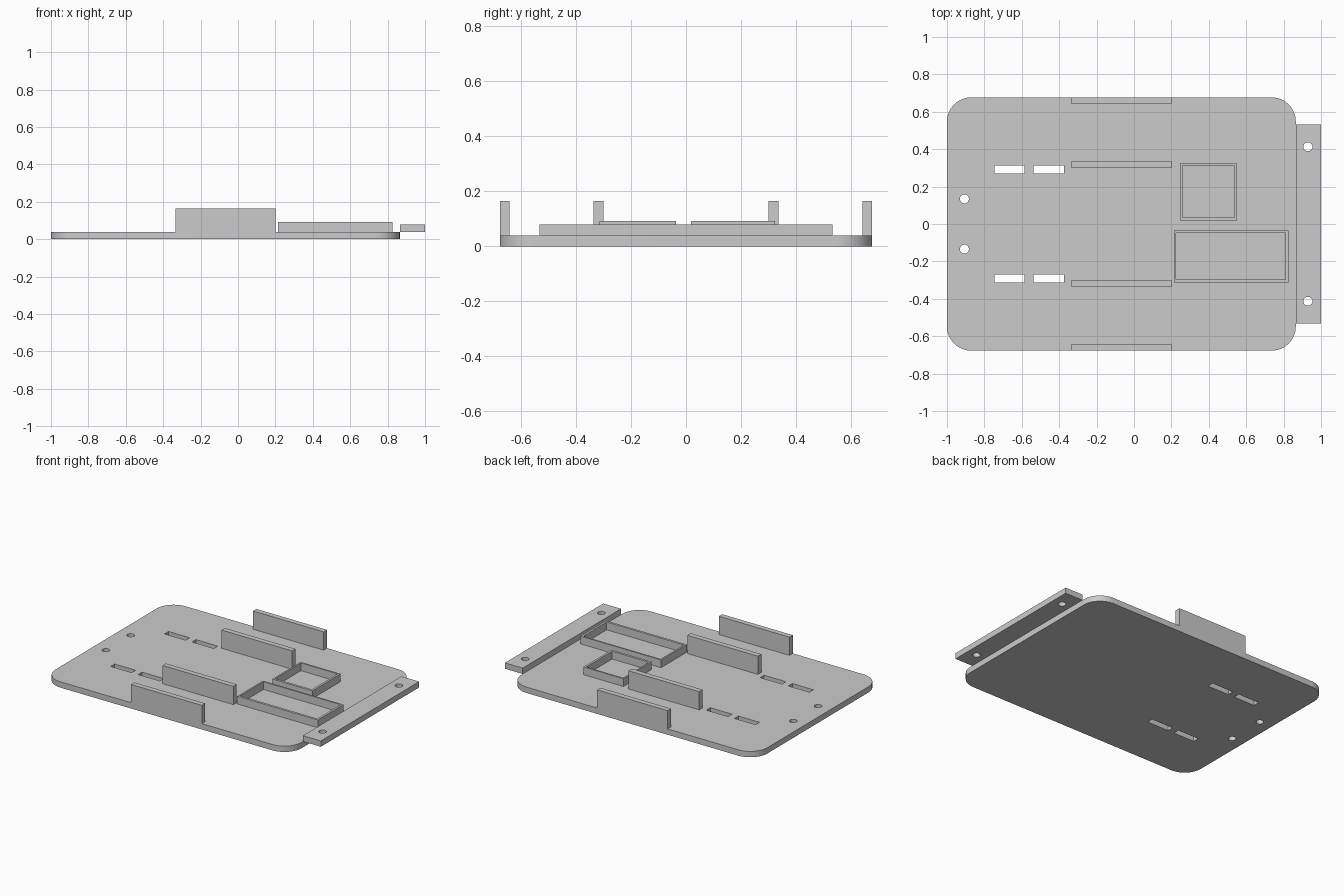
import bpy, bmesh, math

if "Cube" in bpy.data.objects:
    bpy.data.objects.remove(bpy.data.objects["Cube"], do_unlink=True)

# Single plain grey
COLOUR = (0.6, 0.6, 0.6, 1)
grey = bpy.data.materials.new("plain_grey")
grey.use_nodes = True
grey.diffuse_color = COLOUR
grey.node_tree.nodes["Principled BSDF"].inputs["Base Color"].default_value = COLOUR

PLATE_TOP = 0.04


def prism(name, outline, z0, z1):
    """Extrude a closed xy outline between two heights."""
    bm = bmesh.new()
    base = bm.faces.new([bm.verts.new((x, y, z0)) for x, y in outline])
    top = bmesh.ops.extrude_face_region(bm, geom=[base])["geom"]
    bmesh.ops.translate(bm, vec=(0, 0, z1 - z0),
                        verts=[v for v in top if isinstance(v, bmesh.types.BMVert)])
    bmesh.ops.recalc_face_normals(bm, faces=bm.faces)
    mesh = bpy.data.meshes.new(name)
    bm.to_mesh(mesh)
    bm.free()
    mesh.materials.append(grey)
    obj = bpy.data.objects.new(name, mesh)
    bpy.context.collection.objects.link(obj)
    return obj


def rect(x0, x1, y0, y1):
    return [(x0, y0), (x1, y0), (x1, y1), (x0, y1)]


def circle(cx, cy, r, n=32):
    return [(cx + r * math.cos(math.tau * i / n), cy + r * math.sin(math.tau * i / n))
            for i in range(n)]


def rounded_rect(x0, x1, y0, y1, r, n=16):
    centres = [(x1 - r, y1 - r), (x0 + r, y1 - r), (x0 + r, y0 + r), (x1 - r, y0 + r)]
    return [(cx + r * math.cos((k + i / n) * math.pi / 2),
             cy + r * math.sin((k + i / n) * math.pi / 2))
            for k, (cx, cy) in enumerate(centres) for i in range(n + 1)]


def cut(obj, outlines, z0=-0.1, z1=0.3):
    """Cut openings through an object, then drop the cutters."""
    for outline in outlines:
        cutter = prism("cutter", outline, z0, z1)
        cutter.hide_render = True
        mod = obj.modifiers.new("opening", 'BOOLEAN')
        mod.operation, mod.solver, mod.object = 'DIFFERENCE', 'EXACT', cutter
        bpy.context.view_layer.objects.active = obj
        bpy.ops.object.modifier_apply(modifier=mod.name)
        bpy.data.objects.remove(cutter, do_unlink=True)


def smooth(obj):
    bpy.ops.object.select_all(action='DESELECT')
    obj.select_set(True)
    bpy.context.view_layer.objects.active = obj
    bpy.ops.object.shade_smooth_by_angle(angle=math.radians(30))


# Base plate with slots and screw holes
plate = prism("base_plate", rounded_rect(-1, 0.865, -0.677, 0.677, 0.13), 0, PLATE_TOP)
openings = [circle(-0.907, y, 0.024) for y in (-0.134, 0.134)]
for x0, x1 in ((-0.746, -0.586), (-0.538, -0.373)):
    openings += [rect(x0, x1, 0.27, 0.313), rect(x0, x1, -0.313, -0.27)]
cut(plate, openings)
smooth(plate)

# Raised mounting strip along the end
strip = prism("mounting_strip", rect(0.865, 1, -0.532, 0.532), PLATE_TOP, 0.08)
cut(strip, [circle(0.93, y, 0.024) for y in (-0.413, 0.413)])
smooth(strip)

# Upright walls, mirrored across the middle
for side, s in (("left", 1), ("right", -1)):
    for place, near, far in (("inner", 0.3, 0.336), ("outer", 0.641, 0.677)):
        y0, y1 = sorted((s * near, s * far))
        prism(f"{place}_wall_{side}", rect(-0.335, 0.2, y0, y1), PLATE_TOP, 0.165)

# Shallow open frames
for name, outer, inner in (
        ("square_frame", (0.247, 0.551, 0.018, 0.324), (0.258, 0.536, 0.034, 0.313)),
        ("long_frame", (0.214, 0.825, -0.314, -0.036), (0.225, 0.81, -0.298, -0.047))):
    frame = prism(name, rect(*outer), PLATE_TOP, 0.093)
    cut(frame, [rect(*inner)])
